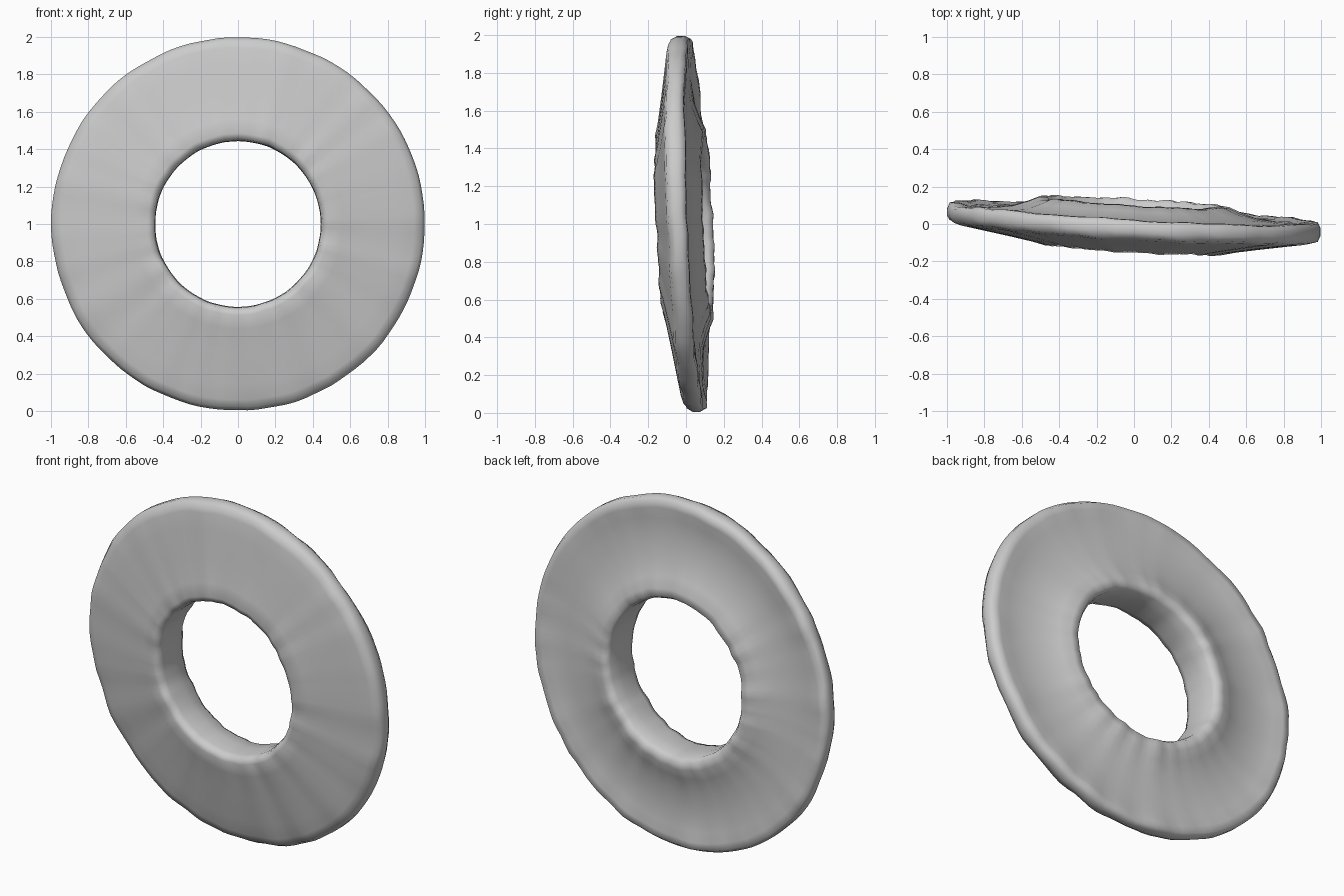
import bpy, bmesh, math, random
from mathutils import Vector

if "Cube" in bpy.data.objects:
    bpy.data.objects.remove(bpy.data.objects["Cube"])

random.seed(7)
SEGMENTS = 120

# Ring cross-section: (radius, depth, ripple strength); negative depth is the front
PROFILE = [
    (0.445, -0.10, 0.5), (0.455, -0.135, 0.8), (0.485, -0.145, 0.7), (0.56, -0.128, 0.4),
    (0.70, -0.103, 0.3), (0.85, -0.077, 0.4), (0.94, -0.060, 0.7), (0.98, -0.047, 1.0),
    (0.996, -0.015, 0.6), (0.996, 0.020, 0.6), (0.98, 0.046, 1.0), (0.94, 0.047, 0.8),
    (0.88, 0.037, 0.3), (0.78, 0.036, 0.1), (0.66, 0.048, 0.2), (0.57, 0.077, 0.5),
    (0.51, 0.102, 0.8), (0.465, 0.104, 0.8), (0.447, 0.075, 0.5), (0.442, 0.0, 0.2),
]


def ripple_track():
    """Crimped wave values around the ring."""
    raw = [random.uniform(-1, 1) for _ in range(SEGMENTS)]
    return [(raw[i - 1] + 2 * raw[i] + raw[(i + 1) % SEGMENTS]) / 4 for i in range(SEGMENTS)]


# Separate crimping for front, rim and back
front, rim, back = ripple_track(), ripple_track(), ripple_track()

bm = bmesh.new()
loops = []
for i in range(SEGMENTS):
    a = 2 * math.pi * i / SEGMENTS
    loop = []
    for r, d, s in PROFILE:
        wave = front[i] if d < -0.04 else (back[i] if d > 0.03 else rim[i])
        depth = d + 0.012 * s * wave
        radius = r + 0.006 * s * rim[i] * (1 if r < 0.9 else -1) * (r < 0.6 or r > 0.9)
        x, z = radius * math.cos(a), radius * math.sin(a)
        # The whole ring leans slightly about two axes
        y = depth + 0.012 - 0.055 * x - 0.04 * z
        loop.append(bm.verts.new(Vector((x, y, z + 1))))
    loops.append(loop)

n = len(PROFILE)
for i in range(SEGMENTS):
    p, q = loops[i], loops[(i + 1) % SEGMENTS]
    for j in range(n):
        k = (j + 1) % n
        bm.faces.new((p[j], p[k], q[k], q[j]))
bmesh.ops.recalc_face_normals(bm, faces=bm.faces)
for f in bm.faces:
    f.smooth = True

# Crimped ring
mesh = bpy.data.meshes.new("crimped_ring")
bm.to_mesh(mesh)
bm.free()
ring = bpy.data.objects.new("crimped_ring", mesh)
bpy.context.collection.objects.link(ring)
